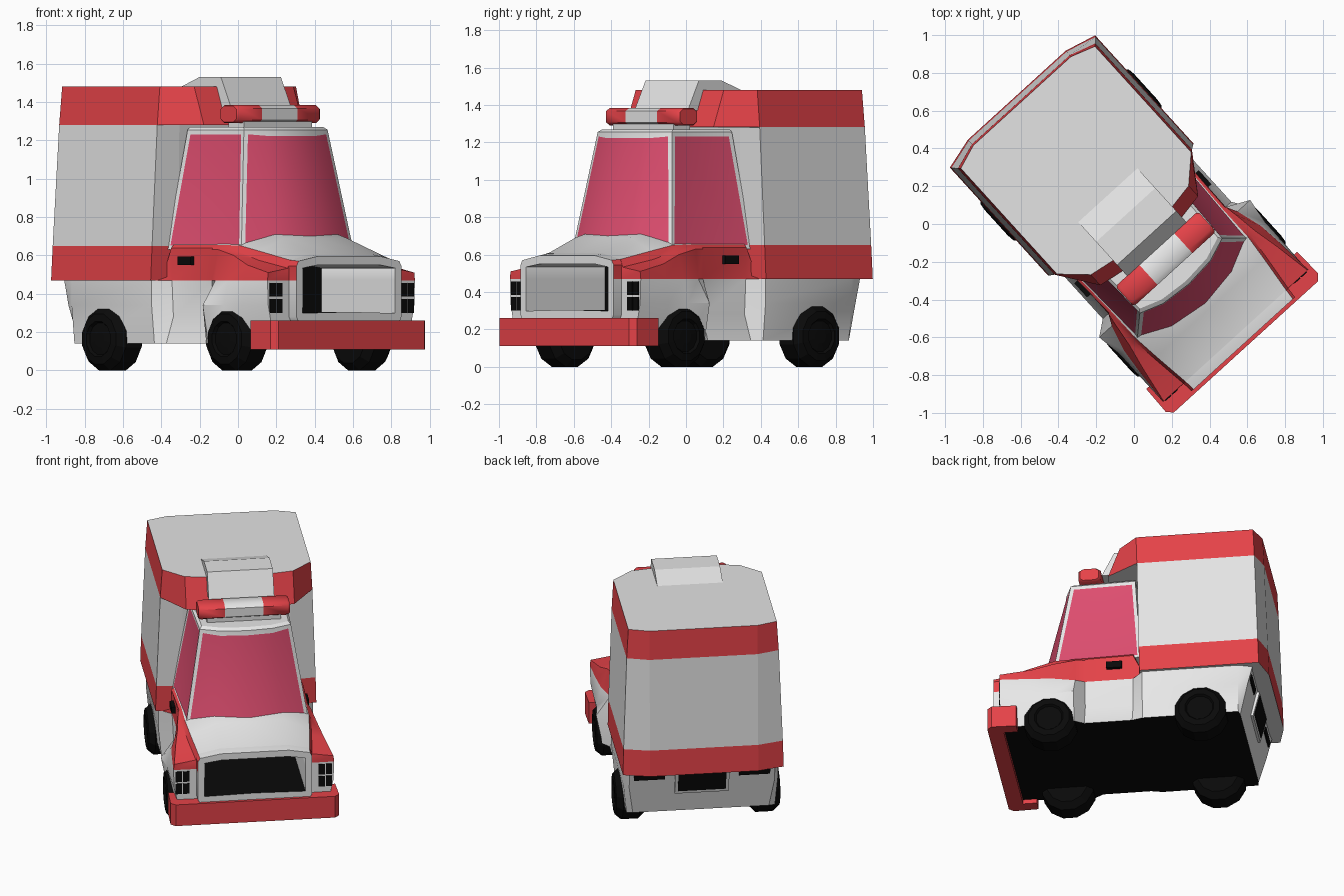
import bpy, bmesh, math
from mathutils import Matrix

cube = bpy.data.objects.get("Cube")
if cube:
    bpy.data.objects.remove(cube, do_unlink=True)

# The vehicle is built facing -y, then turned on the spot
TURN = Matrix.Rotation(math.radians(42.3), 4, 'Z')

COLOURS = {
    "white paint": (0.88, 0.88, 0.88),
    "panel white": (0.77, 0.77, 0.77),
    "red paint": (0.78, 0.055, 0.065),
    "pink glass": (0.73, 0.075, 0.16),
    "black rubber": (0.003, 0.003, 0.003),
}
MATS = []
for label, rgb in COLOURS.items():
    m = bpy.data.materials.new(label)
    m.use_nodes = True
    m.diffuse_color = (*rgb, 1)
    m.node_tree.nodes["Principled BSDF"].inputs["Base Color"].default_value = (*rgb, 1)
    MATS.append(m)
WHITE, PANEL, RED, GLASS, BLACK = range(5)


def loft(rings, rule, caps=(0, 0)):
    """Skin closed rings; rule(i, j) gives the colour of each quad."""
    bm = bmesh.new()
    vs = [[bm.verts.new(p) for p in ring] for ring in rings]
    n = len(rings[0])
    quads = {}
    for i in range(len(vs) - 1):
        for j in range(n):
            k = (j + 1) % n
            f = bm.faces.new((vs[i][j], vs[i][k], vs[i + 1][k], vs[i + 1][j]))
            f.material_index = rule(i, j)
            quads[i, j] = f
    ends = [bm.faces.new(vs[0]), bm.faces.new(vs[-1])]
    for f, c in zip(ends, caps):
        f.material_index = c
    bmesh.ops.recalc_face_normals(bm, faces=bm.faces[:])
    return bm, quads, ends


def finish(bm, name, smooth=0):
    mesh = bpy.data.meshes.new(name)
    bm.transform(TURN)
    bm.to_mesh(mesh)
    bm.free()
    for m in MATS:
        mesh.materials.append(m)
    ob = bpy.data.objects.new(name, mesh)
    bpy.context.collection.objects.link(ob)
    if smooth:
        mesh.polygons.foreach_set("use_smooth", [True] * len(mesh.polygons))
        mesh.set_sharp_from_angle(angle=math.radians(smooth))


def prism(name, outline, place, a, b, mat):
    """Extrude a 2D outline from a to b; place(p, q, t) gives the point."""
    rings = [[place(p, q, t) for p, q in outline] for t in (a, b)]
    bm, _, _ = loft(rings, lambda i, j: mat, (mat, mat))
    finish(bm, name)


def rect(x0, x1, y0, y1):
    return [(x0, y0), (x1, y0), (x1, y1), (x0, y1)]


def box(name, x, y, z, mat):
    prism(name, rect(*x, *y), lambda p, q, t: (p, q, t), z[0], z[1], mat)


def mirrored(half):
    """Half outline plus its mirror image, centre points not doubled."""
    return half + [(-p[0], *p[1:]) for p in reversed(half) if p[0] != 0]


# Lower body: y, floor z, floor x, flare x, belt x, shoulder x/z, hood edge x/z, crown z
stations = [
    (-.86, .26, .36, .37, .37, .37, .53, .355, .57, .595),
    (-.802, .26, .36, .37, .37, .37, .53, .36, .575, .605),
    (-.80, .14, .47, .515, .52, .515, .51, .36, .575, .605),
    (-.60, .14, .48, .52, .505, .48, .55, .385, .62, .69),
    (-.46, .14, .48, .52, .49, .45, .60, .40, .65, .73),
    (-.32, .14, .50, .54, .45, .43, .63, .40, .655, .73),
    (-.26, .14, .46, .41, .42, .42, .63, .40, .655, .70),
    (.05, .14, .46, .41, .42, .42, .63, .41, .655, .70),
    (.12, .14, .48, .50, .50, .42, .50, .40, .51, .51),
    (.74, .14, .48, .50, .50, .42, .50, .40, .51, .51),
    (.83, .14, .44, .47, .47, .42, .50, .40, .51, .51),
]
rings = []
for y, zf, xf, xl, xb, xs, zs, xh, zh, zc in stations:
    half = [(0, zf), (xf, zf), (xl, .34 if xl > .45 else .28), (xb, .47), (xs, zs),
            (xh + .015, zs + (zh - zs) * .35), (xh, zh), (.22, zc), (0, zc)]
    rake = .25 if y > .8 else 0
    rings.append([(x, y + rake * (min(z, .47) - .47), z) for x, z in mirrored(half)])
bands = [BLACK, WHITE, WHITE, RED, RED, RED, WHITE, WHITE]
bm, _, ends = loft(rings, lambda i, j: bands[min(j, 15 - j)], (WHITE, WHITE))

# Deep open grille in the nose with a black floor and back
bmesh.ops.inset_region(bm, faces=[ends[0]], thickness=.045)
before = set(bm.faces)
out = bmesh.ops.extrude_face_region(bm, geom=[ends[0]])
moved = [g for g in out["geom"] if isinstance(g, bmesh.types.BMVert)]
bmesh.ops.translate(bm, verts=moved, vec=(0, .57, 0))
if ends[0].is_valid:
    bm.faces.remove(ends[0])
bmesh.ops.recalc_face_normals(bm, faces=bm.faces[:])
for f in bm.faces:
    if f not in before:
        f.normal_update()
        low = f.calc_center_median().z < .33 and abs(f.normal.z) > .8
        f.material_index = BLACK if low or abs(f.normal.y) > .8 else WHITE
finish(bm, "lower_body", 35)

# Cab with inset windscreen and side windows
base = mirrored([(.415, .10), (.395, -.46), (.22, -.555), (0, -.585)])
top = mirrored([(.31, .05), (.295, -.37), (.17, -.415), (0, -.43)])
levels = [(base, .63, 1), (top, 1.255, 1), (top, 1.27, .95)]
rings = [[(x * s, y * s, z) for x, y in ring] for ring, z, s in levels]
bm, quads, _ = loft(rings, lambda i, j: WHITE, (WHITE, WHITE))
for group in ([(0, 0)], [(0, 5)], [(0, j) for j in (1, 2, 3, 4)]):
    faces = [quads[key] for key in group]
    bmesh.ops.inset_region(bm, faces=faces, thickness=.032, depth=-.004)
    for f in faces:
        f.material_index = GLASS
finish(bm, "cab", 30)


# Rear box with red bands and a bowed overhang above the cab
def box_ring(z, side, front, nose, rear, bow=0):
    half = [(0, nose - bow), (.2, nose - bow), (.35, nose), (side, front), (side, rear),
            (.35, rear + .045), (0, rear + .045)]
    return [(x, y, z) for x, y in mirrored(half)]


rings = [box_ring(.47, .52, .105, .08, .877), box_ring(.65, .515, .10, .08, .87),
         box_ring(1.28, .492, .085, .07, .845), box_ring(1.281, .492, .085, -.12, .845, .025),
         box_ring(1.48, .48, .078, -.045, .835, .025)]
band = [RED, PANEL, PANEL, RED]
bm, _, _ = loft(rings, lambda i, j: band[i], (PANEL, PANEL))
finish(bm, "rear_box")

# Roof scoop
scoop = [(.22, 1.475), (.065, 1.53), (-.10, 1.53), (-.18, 1.37), (-.06, 1.37)]
prism("roof_scoop", scoop, lambda p, q, t: (t, p, q), -.212, .212, PANEL)

# Light bar with a white centre, on a mount
box("light_mount", (-.24, .24), (-.31, -.19), (1.25, 1.30), PANEL)
section = mirrored([(.045, -.048), (.072, -.03), (.072, .03), (.045, .048)])
rings = [[(x, -.25 + p * s, 1.337 + q * s) for p, q in section]
         for x, s in [(-.295, .85), (-.28, 1), (-.125, 1), (.125, 1), (.28, 1), (.295, .85)]]
bm, _, _ = loft(rings, lambda i, j: WHITE if i == 2 else RED, (RED, RED))
finish(bm, "light_bar", 50)

# Wrap-around front bumper
outer = [(.46, -.69), (.54, -.69), (.545, -.85), (.515, -.88)]
bumper = outer + [(-x, y) for x, y in reversed(outer)] + [(-.46, -.78), (.46, -.78)]
prism("front_bumper", bumper, lambda p, q, t: (p, q, t), .11, .26, RED)


# Rear fittings follow the sloping tail
def tilted(p, q, t):
    return (p, .83 + .25 * (q - .47) + t, q)


prism("plate_surround", rect(-.175, .175, .28, .45), tilted, -.02, .012, WHITE)
prism("rear_plate", rect(-.155, .155, .30, .435), tilted, .01, .016, BLACK)

# Low-poly wheels
profile = [(.34, .13), (.38, .17), (.49, .17), (.53, .135), (.535, .095), (.52, .085), (.525, .04)]
for side, s in (("left", 1), ("right", -1)):
    for end, y in (("front", -.48), ("rear", .495)):
        rings = [[(s * x, y + r * math.cos(a), .164 + r * math.sin(a))
                  for a in [math.tau * (k + .5) / 12 for k in range(12)]] for x, r in profile]
        bm, _, _ = loft(rings, lambda i, j: BLACK, (BLACK, BLACK))
        finish(bm, f"{end}_{side}_wheel")

    # Headlights: two by two dark panes in a pale surround
    for r in range(2):
        for c in range(2):
            x0, z0 = .418 + .048 * c, .30 + .085 * r
            box(f"{side}_headlight_pane", sorted((s * x0, s * (x0 + .04))), (-.806, -.799),
                (z0, z0 + .072), BLACK)

    # Door handle and tail light slot
    box(f"{side}_door_handle", sorted((s * .41, s * .445)), (-.12, -.02), (.55, .595), BLACK)
    prism(f"{side}_tail_slot", rect(*sorted((s * .24, s * .44)), .395, .43), tilted, -.004, .004, BLACK)
